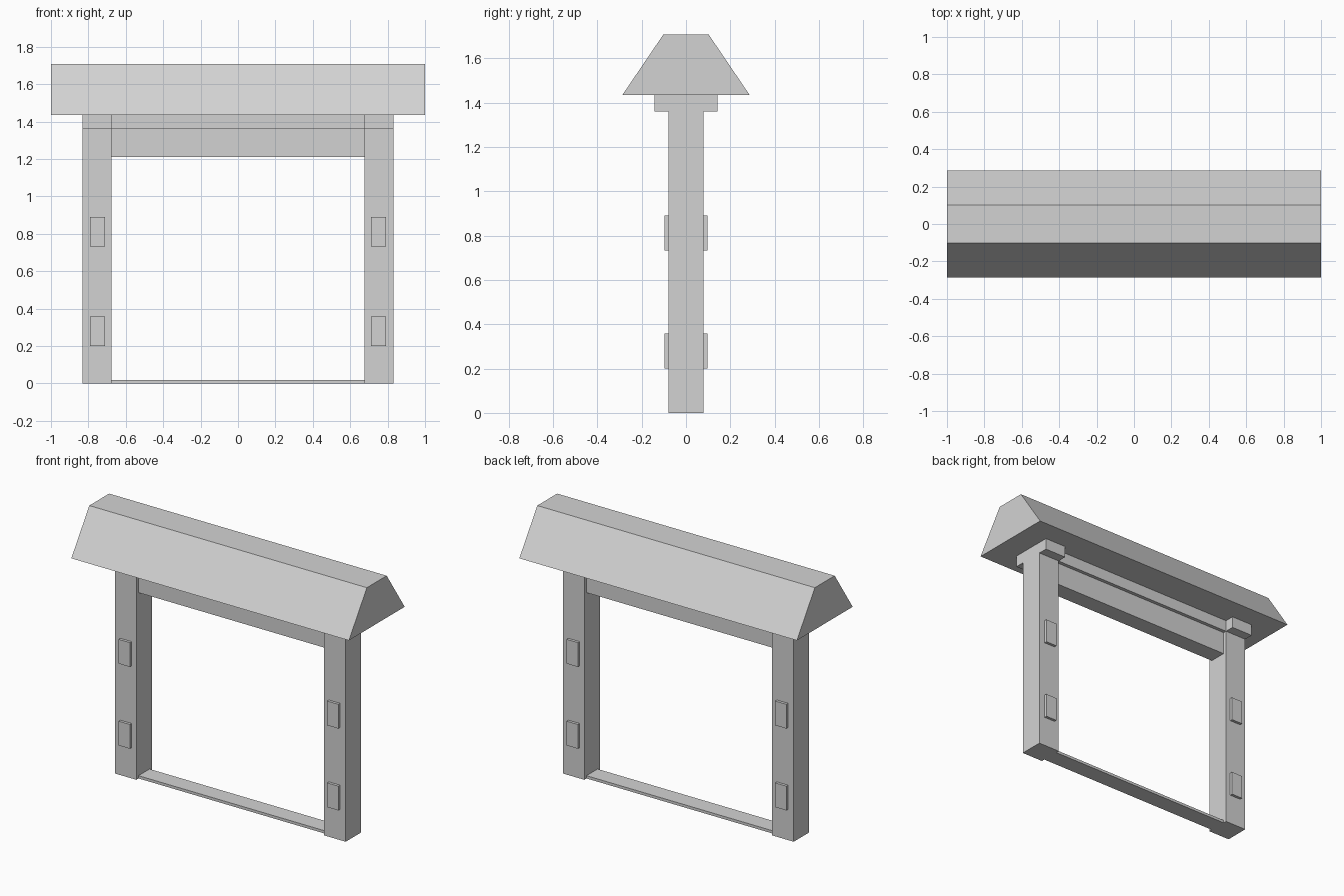
import bpy
import bmesh

cube = bpy.data.objects.get("Cube")
if cube:
    bpy.data.objects.remove(cube, do_unlink=True)

# Single plain grey material
grey = bpy.data.materials.new("plain grey")
grey.use_nodes = True
colour = (0.65, 0.65, 0.65, 1)
grey.diffuse_color = colour
grey.node_tree.nodes["Principled BSDF"].inputs["Base Color"].default_value = colour


def add_prism(name, x0, x1, profile):
    """Extrude a y-z profile along x."""
    bm = bmesh.new()
    face = bm.faces.new([bm.verts.new((x0, y, z)) for y, z in profile])
    new = bmesh.ops.extrude_face_region(bm, geom=[face])["geom"]
    bmesh.ops.translate(bm, vec=(x1 - x0, 0, 0),
                        verts=[v for v in new if isinstance(v, bmesh.types.BMVert)])
    bmesh.ops.recalc_face_normals(bm, faces=bm.faces)
    mesh = bpy.data.meshes.new(name)
    bm.to_mesh(mesh)
    bm.free()
    mesh.materials.append(grey)
    obj = bpy.data.objects.new(name, mesh)
    bpy.context.collection.objects.link(obj)
    return obj


def add_box(name, x, y, z):
    """Box from (min, max) pairs on each axis."""
    return add_prism(name, x[0], x[1],
                     [(y[0], z[0]), (y[1], z[0]), (y[1], z[1]), (y[0], z[1])])


def span(a, b, sign):
    return tuple(sorted((a * sign, b * sign)))


EAVES, INNER, OUTER = 1.435, 0.677, 0.832
PILLAR_Y, BEAM_Y = 0.08, 0.057

# Roof with sloping sides and a flat top
add_prism("roof", -1, 1, [(-0.287, EAVES), (0.287, EAVES),
                          (0.102, 1.708), (-0.102, 1.708)])

# Pillars with brackets and raised panels on both faces
for side, sx in (("left", 1), ("right", -1)):
    x = span(INNER, OUTER, sx)
    add_box(f"{side}_pillar", x, (-PILLAR_Y, PILLAR_Y), (0, 1.36))
    add_box(f"{side}_bracket", x, (-0.143, 0.143), (1.36, EAVES))
    for face, sy in (("front", -1), ("back", 1)):
        for level, z in (("lower", 0.2), ("upper", 0.733)):
            add_box(f"{side}_{face}_{level}_panel", span(0.711, 0.791, sx),
                    span(PILLAR_Y, 0.098, sy), (z, z + 0.158))

# Cross beams and ground sill between the pillars
opening = (-INNER, INNER)
add_box("upper_beam", opening, (-PILLAR_Y, PILLAR_Y), (1.36, EAVES))
add_box("lower_beam", opening, (-BEAM_Y, BEAM_Y), (1.21, 1.36))
add_box("sill", opening, (-BEAM_Y, BEAM_Y), (0, 0.018))
